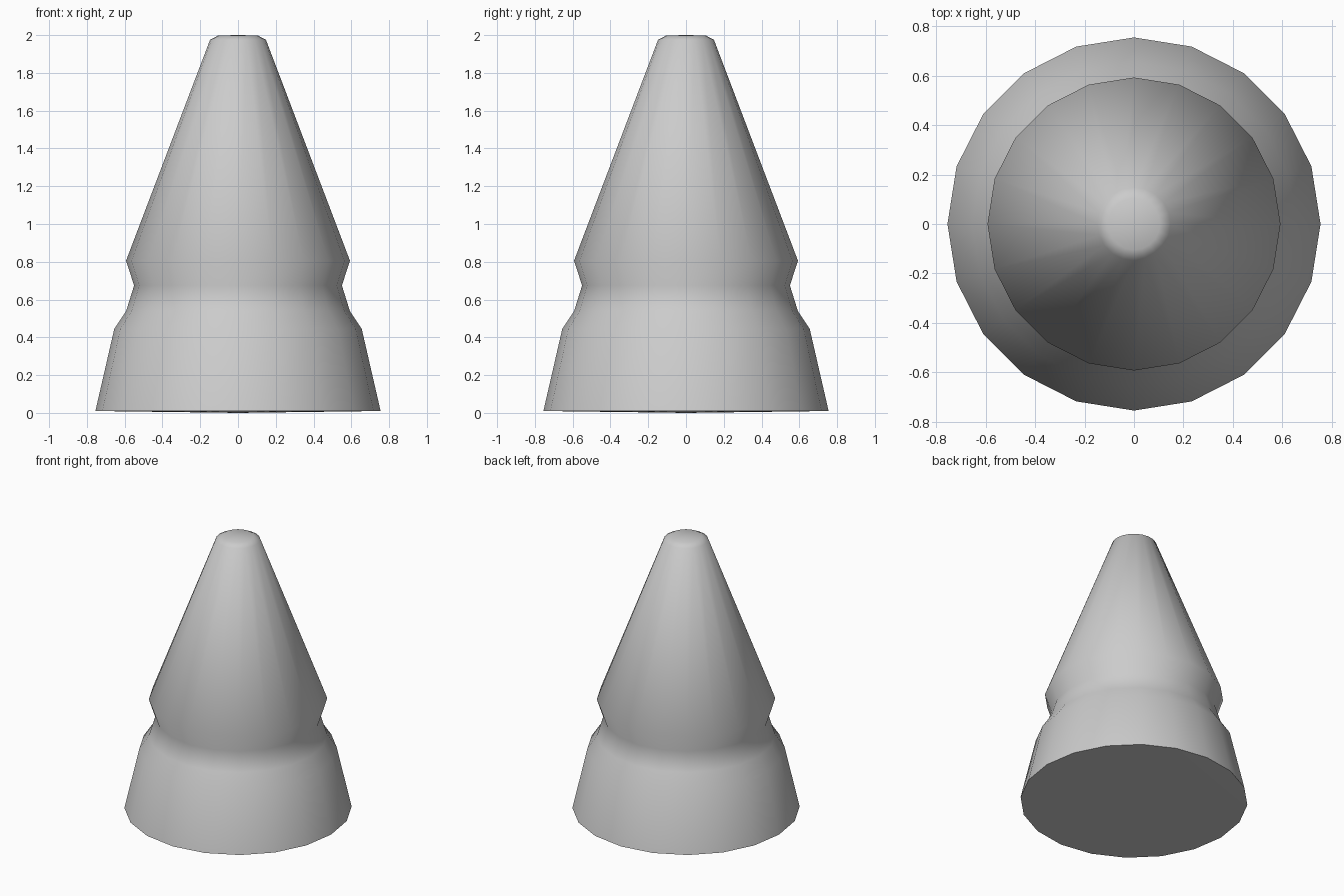
import bpy, bmesh, math

if "Cube" in bpy.data.objects:
    bpy.data.objects.remove(bpy.data.objects["Cube"])

SIDES = 20

# Outline from base to tip: (radius, height)
PROFILE = [(0.755, 0.01), (0.655, 0.445), (0.592, 0.54), (0.55, 0.675),
           (0.593, 0.805), (0.148, 1.975), (0.105, 1.998)]

bm = bmesh.new()

# Stacked rings following the outline
rings = []
for r, z in PROFILE:
    rings.append([bm.verts.new((r * math.cos(i * math.tau / SIDES),
                                r * math.sin(i * math.tau / SIDES), z))
                  for i in range(SIDES)])

# Side walls
for low, high in zip(rings, rings[1:]):
    for i in range(SIDES):
        j = (i + 1) % SIDES
        bm.faces.new((low[i], low[j], high[j], high[i]))

# Slightly domed base and tip caps
base = bm.verts.new((0, 0, 0))
tip = bm.verts.new((0, 0, 2))
for i in range(SIDES):
    j = (i + 1) % SIDES
    bm.faces.new((base, rings[0][j], rings[0][i]))
    bm.faces.new((tip, rings[-1][i], rings[-1][j]))

mesh = bpy.data.meshes.new("grooved_cone")
bm.to_mesh(mesh)
bm.free()
cone = bpy.data.objects.new("grooved_cone", mesh)
bpy.context.collection.objects.link(cone)

# Smooth sides, crisp base edge
bpy.context.view_layer.objects.active = cone
cone.select_set(True)
bpy.ops.object.shade_smooth_by_angle(angle=math.radians(50))
